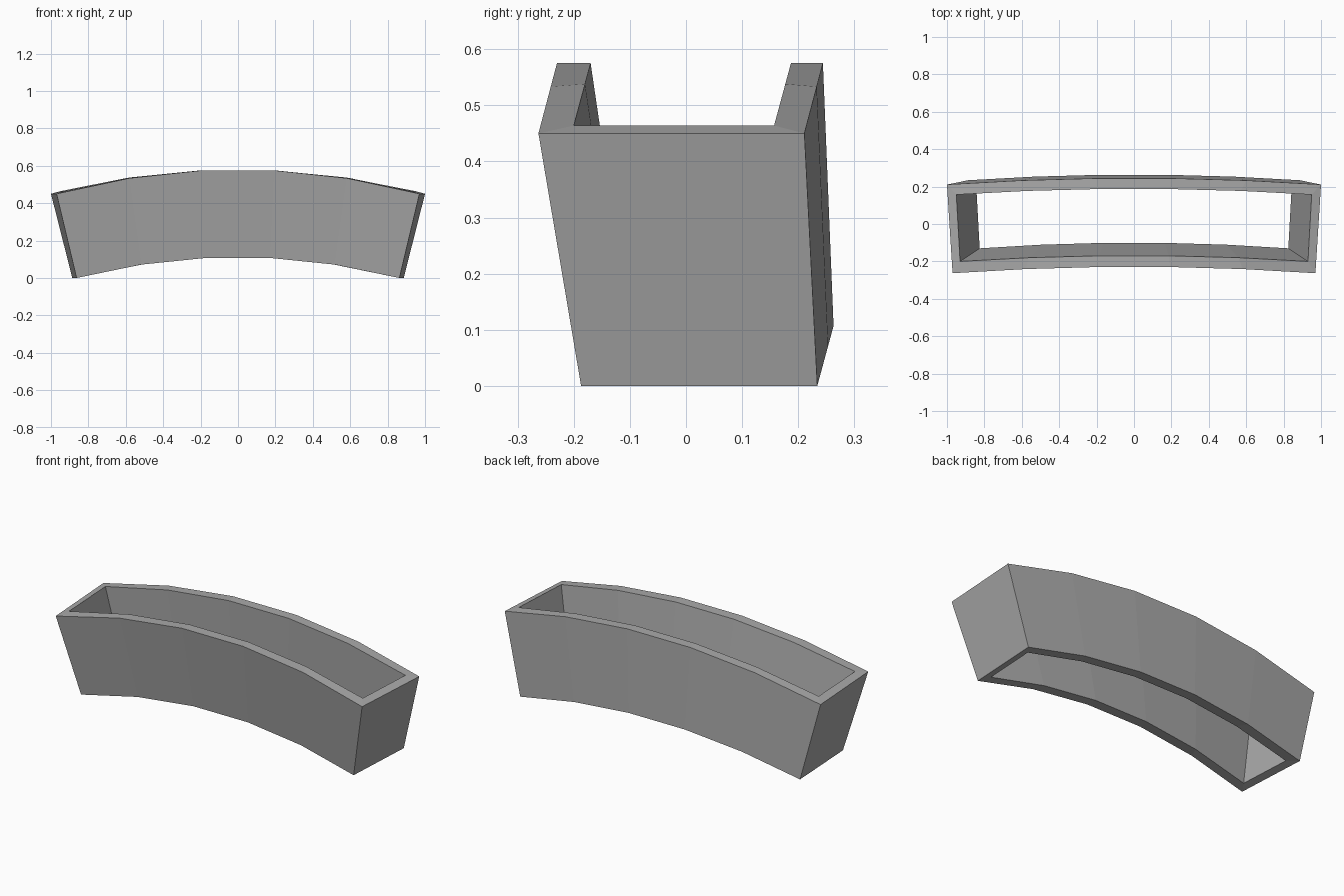
import bpy
import bmesh

cube = bpy.data.objects.get("Cube")
if cube:
    bpy.data.objects.remove(cube, do_unlink=True)

SEGMENTS = 5
STEPS = [2 * i / SEGMENTS - 1 for i in range(SEGMENTS + 1)]
PEAK = 1 - (1 / SEGMENTS) ** 2

# Plain grey material
grey = bpy.data.materials.new("plain_grey")
grey.use_nodes = True
colour = (0.4, 0.4, 0.4, 1)
grey.diffuse_color = colour
grey.node_tree.nodes["Principled BSDF"].inputs["Base Color"].default_value = colour


def arched_ring(bm, front, back, z, rise, shift):
    """Closed loop: arched front edge left to right, arched back edge returning."""
    loop = []
    for (half, y), direction in ((front, 1), (back, -1)):
        for t in STEPS:
            arch = (1 - t * t) / PEAK
            loop.append(bm.verts.new((direction * t * half, y + shift * arch, z + rise * arch)))
    return loop


def bridge(bm, a, b):
    for i in range(len(a)):
        j = (i + 1) % len(a)
        bm.faces.new((a[i], a[j], b[j], b[i]))


# Open curved frame: outer wall, top rim, inner wall, bottom rim
bm = bmesh.new()
rings = [
    arched_ring(bm, (0.863, -0.187), (0.886, 0.234), 0, 0.107, 0.029),
    arched_ring(bm, (0.97, -0.263), (1.0, 0.211), 0.45, 0.125, 0.033),
    arched_ring(bm, (0.93, -0.2), (0.95, 0.157), 0.464, 0.111, 0.03),
    arched_ring(bm, (0.825, -0.13), (0.842, 0.177), 0.01, 0.098, 0.029),
]
for i, ring in enumerate(rings):
    bridge(bm, ring, rings[(i + 1) % len(rings)])
bmesh.ops.recalc_face_normals(bm, faces=bm.faces)

mesh = bpy.data.meshes.new("curved_frame")
bm.to_mesh(mesh)
bm.free()
mesh.materials.append(grey)
frame = bpy.data.objects.new("curved_frame", mesh)
bpy.context.collection.objects.link(frame)
